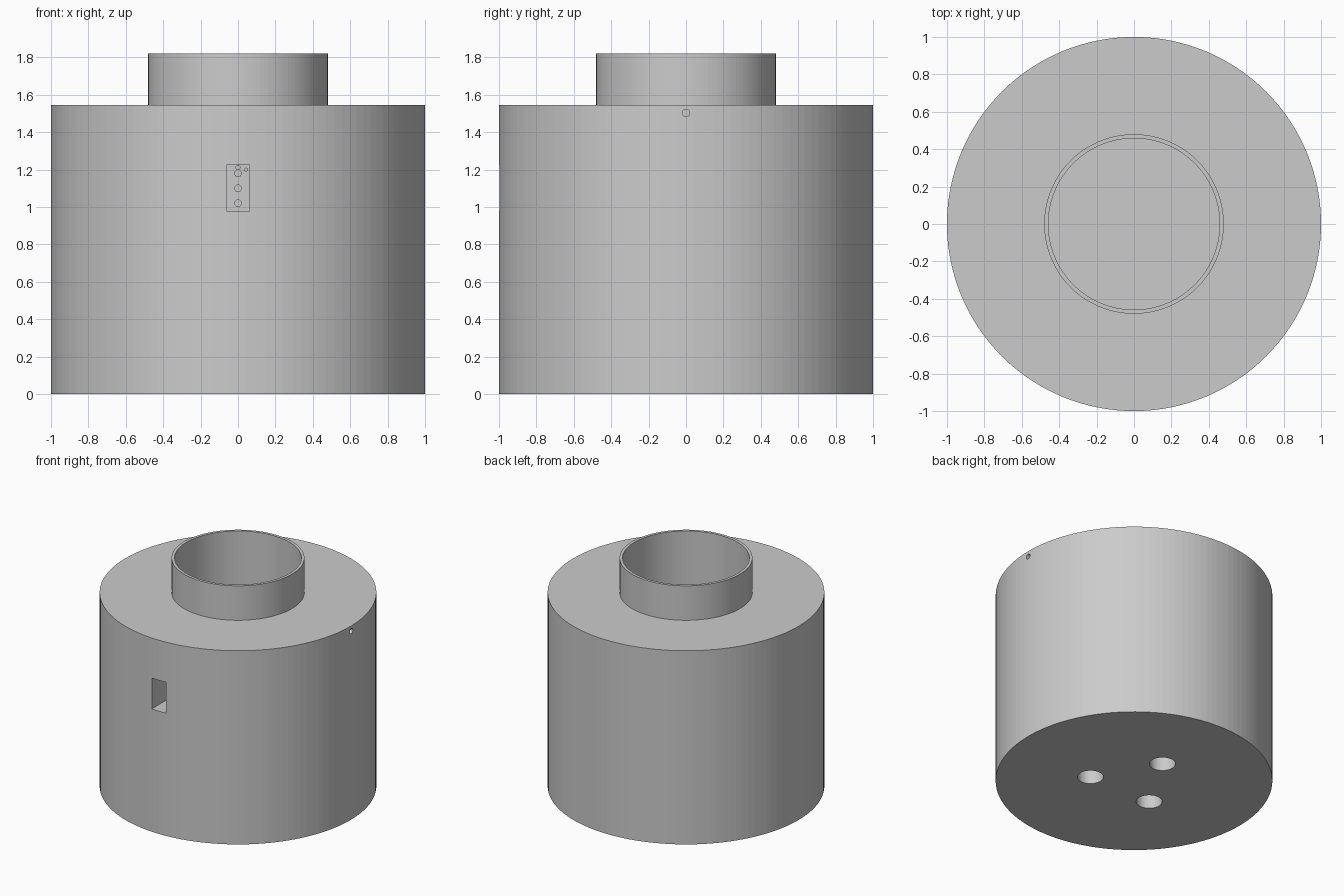
import bpy, bmesh
from math import cos, sin, pi, radians
from mathutils import Vector, Matrix

if "Cube" in bpy.data.objects:
    bpy.data.objects.remove(bpy.data.objects["Cube"], do_unlink=True)

BODY_TOP, NECK_TOP, BORE_FLOOR = 1.545, 1.82, 0.28
BORE_R, NECK_R = 0.458, 0.48

# Single matte grey
grey = bpy.data.materials.new("plain_grey")
grey.use_nodes = True
grey.diffuse_color = (0.6, 0.6, 0.6, 1)
grey.node_tree.nodes["Principled BSDF"].inputs["Base Color"].default_value = (0.6, 0.6, 0.6, 1)


def make_object(name, bm):
    bmesh.ops.recalc_face_normals(bm, faces=bm.faces)
    mesh = bpy.data.meshes.new(name)
    bm.to_mesh(mesh)
    bm.free()
    obj = bpy.data.objects.new(name, mesh)
    bpy.context.collection.objects.link(obj)
    mesh.materials.append(grey)
    return obj


def lathe(name, profile, steps):
    bm = bmesh.new()
    verts = [bm.verts.new((r, 0, z)) for r, z in profile]
    edges = [bm.edges.new(pair) for pair in zip(verts, verts[1:])]
    bmesh.ops.spin(bm, geom=verts + edges, cent=(0, 0, 0), axis=(0, 0, 1),
                   angle=2 * pi, steps=steps, use_duplicate=False)
    bmesh.ops.remove_doubles(bm, verts=bm.verts, dist=1e-4)
    return make_object(name, bm)


def cut(target, cutter):
    cutter.hide_render = True
    mod = target.modifiers.new(cutter.name, "BOOLEAN")
    mod.operation, mod.solver, mod.object = "DIFFERENCE", "EXACT", cutter
    bpy.context.view_layer.objects.active = target
    bpy.ops.object.modifier_apply(modifier=mod.name)
    bpy.data.objects.remove(cutter, do_unlink=True)


def drill(target, name, start, end, radius, sides=32):
    start, end = Vector(start), Vector(end)
    axis = end - start
    turn = axis.to_track_quat("Z", "Y").to_matrix().to_4x4()
    bm = bmesh.new()
    bmesh.ops.create_cone(bm, cap_ends=True, segments=sides, radius1=radius, radius2=radius,
                          depth=axis.length,
                          matrix=Matrix.Translation((start + end) / 2) @ turn)
    cut(target, make_object(name, bm))


# Thick round body with a raised neck and a deep central bore
body = lathe("vessel_body", [(0, 0), (1, 0), (1, BODY_TOP), (NECK_R, BODY_TOP),
                             (NECK_R, NECK_TOP), (BORE_R, NECK_TOP),
                             (BORE_R, BORE_FLOOR), (0, BORE_FLOOR)], 128)

# Rectangular pocket in the front wall
pocket = bmesh.new()
bmesh.ops.create_cube(pocket, size=1, matrix=Matrix.Translation((0, -0.85, 1.102))
                      @ Matrix.Diagonal((0.124, 0.5, 0.246, 1)))
cut(body, make_object("pocket_cutter", pocket))

# Row of small holes from the pocket into the bore
for z in (1.02, 1.10, 1.18):
    drill(body, "probe_hole", (0, -0.62, z), (0, -0.3, z), 0.018)
drill(body, "upper_pin_hole", (0, -0.62, 1.211), (0, -0.55, 1.211), 0.011, 16)
drill(body, "side_pin_hole", (0.043, -0.62, 1.2), (0.043, -0.55, 1.2), 0.008, 16)

# Vent hole near the top of the side wall
drill(body, "vent_hole", (1.1, 0, 1.502), (0.3, 0, 1.502), 0.02)

# Three blind holes in the underside
for angle in (90, 210, 330):
    x, y = 0.32 * cos(radians(angle)), 0.32 * sin(radians(angle))
    drill(body, "foot_hole", (x, y, -0.1), (x, y, 0.18), 0.094, 48)
